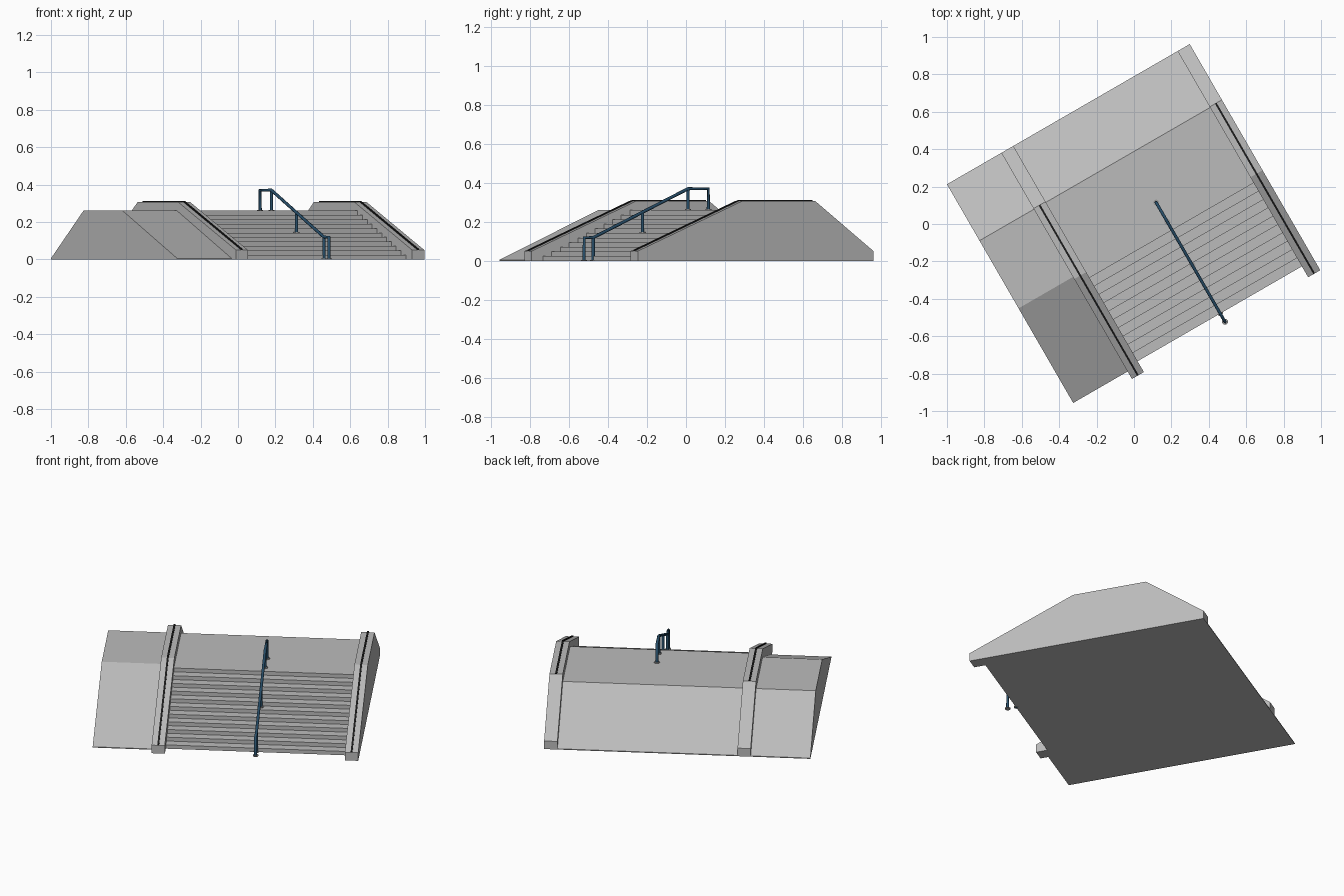
import bpy, bmesh, math
from mathutils import Vector, Matrix

if "Cube" in bpy.data.objects:
    bpy.data.objects.remove(bpy.data.objects["Cube"])

TURN = Matrix.Rotation(math.radians(30), 4, 'Z')   # the whole stair sits at 30 degrees


def material(name, rgb):
    m = bpy.data.materials.new(name)
    m.diffuse_color = (*rgb, 1)
    m.use_nodes = True
    m.node_tree.nodes["Principled BSDF"].inputs["Base Color"].default_value = m.diffuse_color
    return m


CONCRETE = material("concrete grey", (0.50, 0.50, 0.50))
BLACK = material("strip black", (0.012, 0.012, 0.012))
BLUE = material("rail dark blue", (0.02, 0.075, 0.14))
STEEL = material("flange grey", (0.35, 0.35, 0.35))


def finish(bm, name, mat):
    bmesh.ops.recalc_face_normals(bm, faces=bm.faces[:])
    bm.transform(TURN)
    me = bpy.data.meshes.new(name)
    bm.to_mesh(me)
    bm.free()
    me.materials.append(mat)
    ob = bpy.data.objects.new(name, me)
    bpy.context.collection.objects.link(ob)
    return ob


def extrude_profile(name, yz, x0, x1, mat):
    """Solid from a side profile (y, z) swept across x."""
    bm = bmesh.new()
    face = bm.faces.new([bm.verts.new((x0, y, z)) for y, z in yz])
    new = bmesh.ops.extrude_face_region(bm, geom=[face])["geom"]
    verts = [g for g in new if isinstance(g, bmesh.types.BMVert)]
    bmesh.ops.translate(bm, verts=verts, vec=(x1 - x0, 0, 0))
    return finish(bm, name, mat)


def cylinder(name, x, y, z0, z1, r, mat, sides=12):
    bm = bmesh.new()
    bmesh.ops.create_cone(bm, cap_ends=True, segments=sides, radius1=r, radius2=r,
                          depth=z1 - z0,
                          matrix=Matrix.Translation((x, y, (z0 + z1) / 2)))
    ob = finish(bm, name, mat)
    smooth(ob)
    return ob


def smooth(ob):
    bpy.ops.object.select_all(action='DESELECT')
    ob.select_set(True)
    bpy.context.view_layer.objects.active = ob
    bpy.ops.object.shade_smooth_by_angle(angle=math.radians(40))


TOP, BACK, CREST = 0.26, 0.684, 0.336   # plateau height, rear foot, rear crest
STEPS, FOOT, RUN = 11, -0.645, 0.0515
RISE = TOP / STEPS

# Sloped bank beside the stair
extrude_profile("side_bank", [(-0.666, 0), (-0.666, 0.005), (-0.082, TOP),
                              (CREST, TOP), (BACK, 0.005), (BACK, 0)],
                -0.76, -0.424, CONCRETE)

# Stair flight with landing and rear slope
stair = [(FOOT, 0)]
for i in range(STEPS):
    y = FOOT + i * RUN
    if i:
        stair.append((y, i * RISE))
    stair.append((y, (i + 1) * RISE))
stair += [(CREST, TOP), (BACK, 0.005), (BACK, 0)]
extrude_profile("stair_flight", stair, -0.35, 0.664, CONCRETE)

# Low cheek walls with a dark strip along their tops
crown = [(-0.712, 0.05), (-0.095, 0.306), (CREST + 0.004, 0.306)]
for side, x0, x1 in (("left", -0.424, -0.35), ("right", 0.664, 0.739)):
    extrude_profile(side + "_cheek_wall", [(-0.712, 0)] + crown + [(BACK, 0.05), (BACK, 0)],
                    x0, x1, CONCRETE)
    mid = (x0 + x1) / 2
    lifted = [(y, z + 0.006) for y, z in reversed(crown)]
    extrude_profile(side + "_wall_strip", crown + lifted, mid - 0.005, mid + 0.005, BLACK)

# Handrail tube down the middle
RX, R = 0.16, 0.0085
path = [(0.04, 0.26), (0.04, 0.37), (-0.08, 0.37), (-0.642, 0.119), (-0.696, 0.119), (-0.696, 0)]
cu = bpy.data.curves.new("handrail", 'CURVE')
cu.dimensions = '3D'
cu.bevel_depth = R
cu.bevel_resolution = 2
sp = cu.splines.new('POLY')
sp.points.add(len(path) - 1)
for p, (y, z) in zip(sp.points, path):
    p.co = (*(TURN @ Vector((RX, y, z))), 1)
cu.materials.append(BLUE)
rail = bpy.data.objects.new("handrail", cu)
bpy.context.collection.objects.link(rail)

# Inner posts
for n, y, z0, z1 in (("upper", -0.08, TOP, 0.37), ("middle", -0.35, 6 * RISE, 0.248),
                     ("lower", -0.642, 0, 0.119)):
    cylinder(n + "_post", RX, y, z0, z1, R, BLUE)

# Round foot flanges
for n, y, z in (("upper_end", 0.04, TOP), ("upper", -0.08, TOP), ("middle", -0.35, 6 * RISE),
                ("lower", -0.642, 0), ("lower_end", -0.696, 0)):
    cylinder(n + "_flange", RX, y, z, z + 0.005, 0.016, STEEL, 16)
